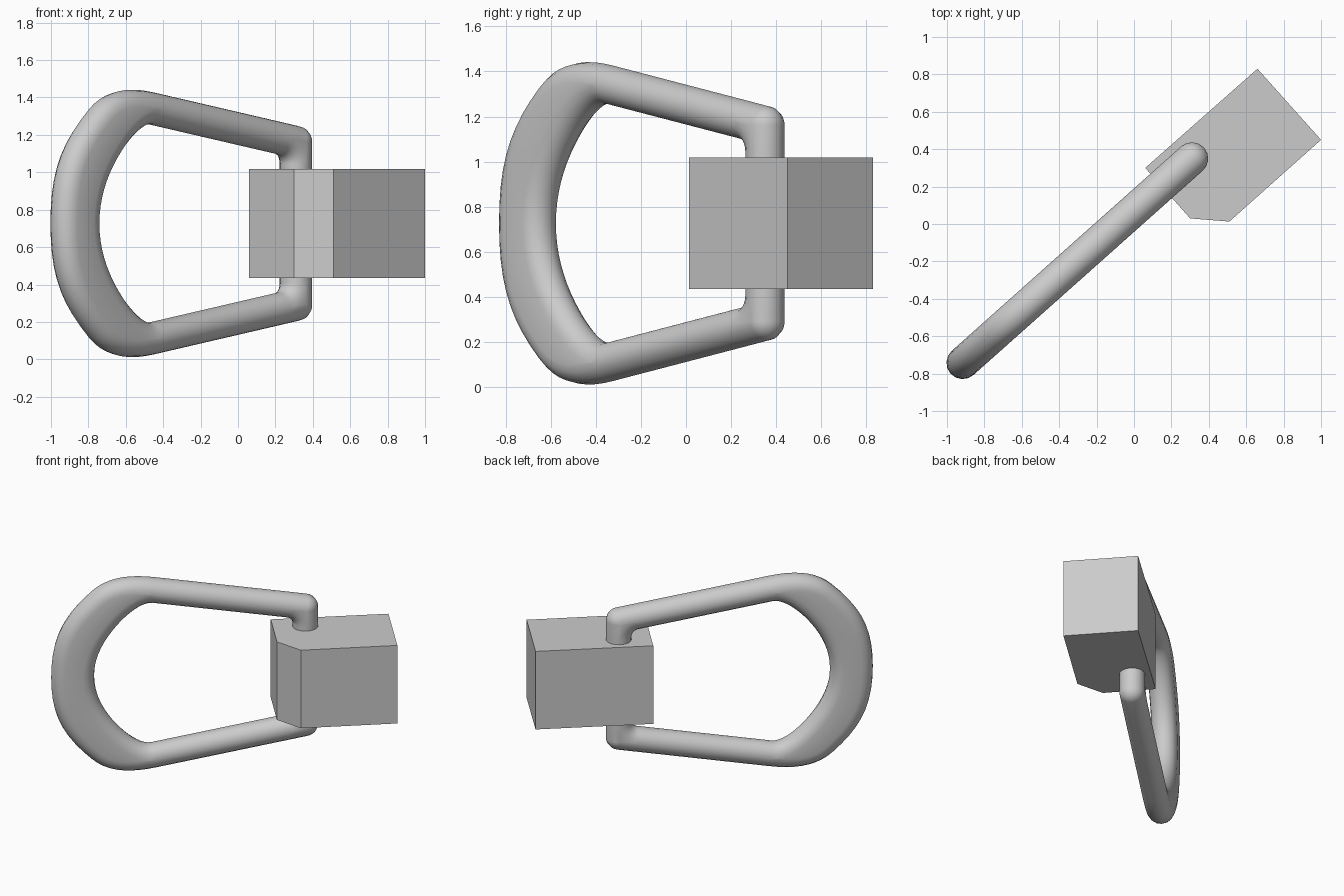
import bpy, bmesh, math
from mathutils import Vector
from mathutils.geometry import interpolate_bezier

if "Cube" in bpy.data.objects:
    bpy.data.objects.remove(bpy.data.objects["Cube"])

grey = bpy.data.materials.new("plain grey")
grey.use_nodes = True
GREY = (0.6, 0.6, 0.6, 1)
grey.diffuse_color = GREY
grey.node_tree.nodes["Principled BSDF"].inputs["Base Color"].default_value = GREY

MID_Z = 0.7265


def finish(bm, name, location):
    bmesh.ops.recalc_face_normals(bm, faces=bm.faces)
    mesh = bpy.data.meshes.new(name)
    bm.to_mesh(mesh)
    bm.free()
    mesh.materials.append(grey)
    obj = bpy.data.objects.new(name, mesh)
    obj.location = location
    bpy.context.collection.objects.link(obj)
    return obj


def curve(segments, steps=10):
    """Chain cubic segments given as (start, handle, handle, end)."""
    points = []
    for seg in segments:
        a, h1, h2, b = (Vector((u, 0, z)) for u, z in seg)
        points += interpolate_bezier(a, h1, h2, b, steps)[1 if points else 0:]
    return points


# Pivot block: a five-sided prism with one corner cut off
outline = [(0.66, 0.83), (0.06, 0.30), (0.30, 0.03), (0.51, 0.013), (1.0, 0.45)]
HALF = 0.291
bm = bmesh.new()
base = bm.faces.new([bm.verts.new((x, y, -HALF)) for x, y in outline])
top = bmesh.ops.extrude_face_region(bm, geom=[base])["geom"]
bmesh.ops.translate(bm, vec=(0, 0, 2 * HALF),
                    verts=[v for v in top if isinstance(v, bmesh.types.BMVert)])
finish(bm, "pivot_block", (0, 0, MID_Z))

# Ring: upper half swept from stations (outer centre, inner centre, angle)
R = 0.087
ARM = math.radians(80)
BEND = 0.14
stations = [(Vector((0, 0, 0)), Vector((0, 0, 0)), 0.0)]

# Elbow: round outside, small fillet inside
corner = Vector((0, 0, 0.435))
elbow_z = corner.z - BEND * math.tan(ARM / 2)
stations.append((Vector((0, 0, elbow_z)), Vector((0, 0, elbow_z)), 0.0))
for i in range(9):
    a = ARM * i / 8
    inner = Vector((BEND * (math.cos(a) - 1), 0, elbow_z + BEND * math.sin(a)))
    stations.append((corner, inner, a))
stations.append((inner, inner, ARM))

# Broad bow at the far end
arm_end = (-1.03, 0.614)
outer = curve([(arm_end, (-1.19, 0.642), (-1.305, 0.635), (-1.394, 0.555)),
               ((-1.394, 0.555), (-1.579, 0.388), (-1.642, 0.25), (-1.642, 0))])
inner = curve([(arm_end, (-1.12, 0.629), (-1.242, 0.553), (-1.34, 0.44)),
               ((-1.34, 0.44), (-1.458, 0.304), (-1.524, 0.16), (-1.524, 0))])
mids = [(o + i) / 2 for o, i in zip(outer, inner)]
last = len(mids) - 1
for k in range(last + 1):
    t = mids[min(k + 1, last)] - mids[max(k - 1, 0)]
    angle = math.pi if k == last else math.atan2(-t.x, t.z)
    stations.append((outer[k], inner[k], ARM if k == 0 else angle))

bm = bmesh.new()
rings = []
SIDES = 9
for out_c, in_c, angle in stations:
    n = Vector((math.cos(angle), 0, math.sin(angle)))
    ring = []
    for centre, start in ((out_c, -math.pi / 2), (in_c, math.pi / 2)):
        for k in range(SIDES):
            th = start + math.pi * k / (SIDES - 1)
            p = centre + R * (math.cos(th) * n + math.sin(th) * Vector((0, 1, 0)))
            ring.append(bm.verts.new(p))
    rings.append(ring)
for a, b in zip(rings, rings[1:]):
    for k in range(len(a)):
        j = (k + 1) % len(a)
        bm.faces.new((a[k], a[j], b[j], b[k])).smooth = True
bmesh.ops.remove_doubles(bm, verts=bm.verts, dist=0.0002)

ring_obj = finish(bm, "ring_handle", (0.31, 0.35, MID_Z))
ring_obj.rotation_euler.z = math.radians(41.7)
mirror = ring_obj.modifiers.new("lower_half", "MIRROR")
mirror.use_axis = (False, False, True)
mirror.use_clip = True
